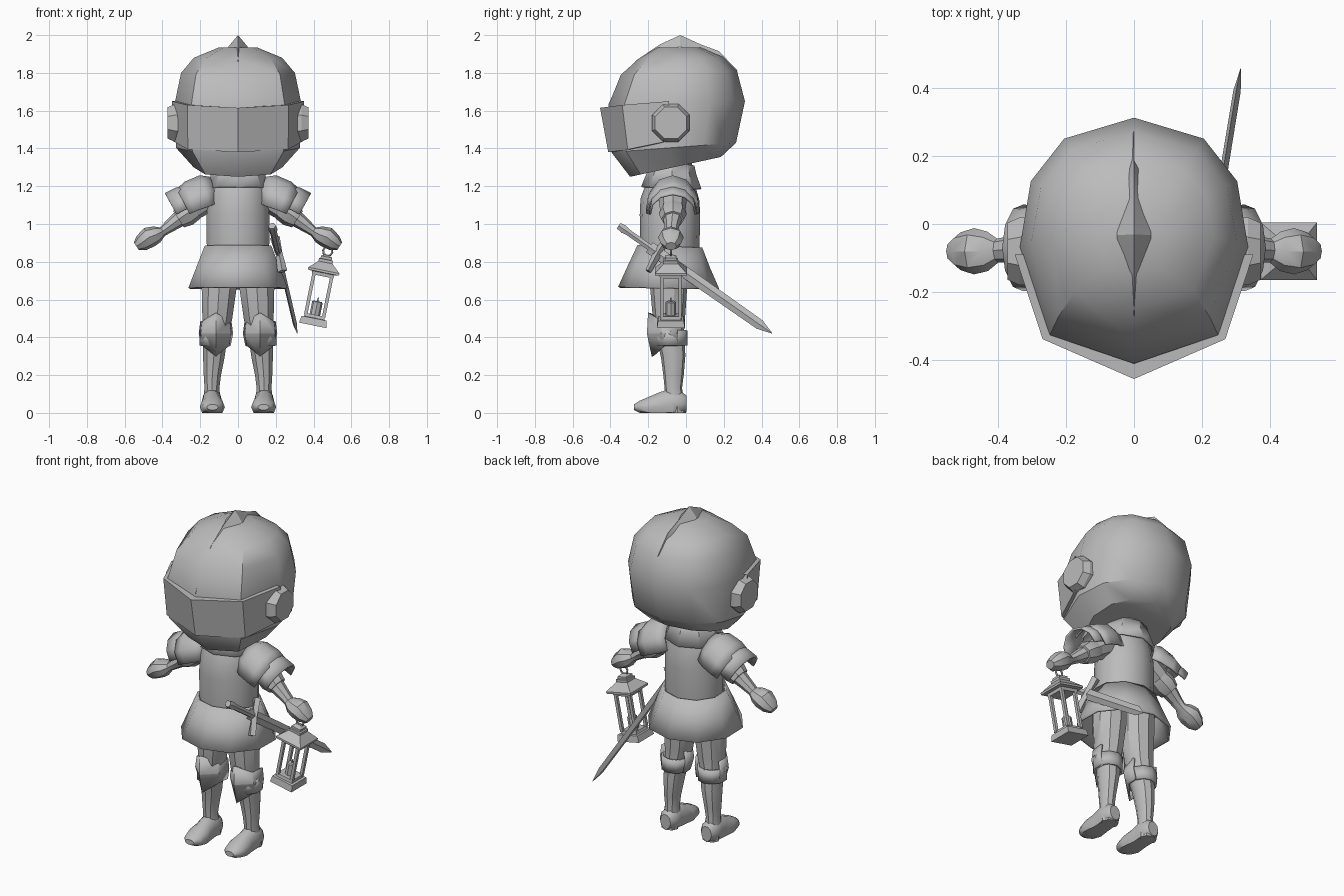
import bpy, bmesh, math
from mathutils import Vector, Matrix

cube = bpy.data.objects.get("Cube")
if cube:
    bpy.data.objects.remove(cube)

grey = bpy.data.materials.new("plain grey")
grey.use_nodes = True
grey.diffuse_color = (0.5, 0.5, 0.5, 1)
grey.node_tree.nodes["Principled BSDF"].inputs["Base Color"].default_value = (0.5, 0.5, 0.5, 1)
X, Y = Vector((1, 0, 0)), Vector((0, 1, 0))


def loft(name, rings, closed=True, caps=True, mirror=False, thick=0, sharp=35):
    """Skin a list of equally long rings of points."""
    bm = bmesh.new()
    rows = [[bm.verts.new(p) for p in ring] for ring in rings]
    n = len(rows[0])
    for lower, upper in zip(rows, rows[1:]):
        for i in range(n if closed else n - 1):
            j = (i + 1) % n
            bm.faces.new((lower[i], lower[j], upper[j], upper[i]))
    if closed and caps:
        bm.faces.new(rows[0][::-1])
        bm.faces.new(rows[-1])
    bmesh.ops.recalc_face_normals(bm, faces=bm.faces)
    mesh = bpy.data.meshes.new(name)
    bm.to_mesh(mesh)
    bm.free()
    mesh.shade_smooth()
    mesh.set_sharp_from_angle(angle=math.radians(sharp))
    mesh.materials.append(grey)
    ob = bpy.data.objects.new(name, mesh)
    bpy.context.collection.objects.link(ob)
    if thick:
        mod = ob.modifiers.new("thickness", 'SOLIDIFY')
        mod.thickness = thick
        mod.offset = 0
    if mirror:
        ob.modifiers.new("mirror", 'MIRROR').use_mirror_merge = False
    return ob


def tube(name, path, sides=10, ref=Y, arc=None, floor=None, turn=0, **kw):
    """Sweep ellipses along a path of (x, y, z, radius on ref, other radius)."""
    pts = [Vector(p[:3]) for p in path]
    rings = []
    for i, p in enumerate(path):
        t = (pts[min(i + 1, len(pts) - 1)] - pts[max(i - 1, 0)]).normalized()
        u = (ref - t * ref.dot(t)).normalized()
        v = t.cross(u)
        if arc:
            angles = [arc[0] + (arc[1] - arc[0]) * k / sides for k in range(sides + 1)]
        else:
            angles = [turn + math.tau * k / sides for k in range(sides)]
        ring = [pts[i] + u * p[3] * math.cos(a) + v * p[4] * math.sin(a) for a in angles]
        if floor is not None:
            for q in ring:
                q.z = max(q.z, floor)
        rings.append(ring)
    return loft(name, rings, closed=arc is None, **kw)


# Helmet shell: one plan outline, rescaled at each level
outline = [(0, .318), (.205, .256), (.303, .13), (.335, -.065), (.247, -.325), (0, -.41)]
outline += [(-x, y) for x, y in outline[-2:0:-1]]


def helmet_ring(z_front, z_back, width, y_front, y_back):
    ring = []
    for x, y in outline:
        f = (y + .41) / .728
        ring.append((x * width, y_front + (y_back - y_front) * f, z_front + (z_back - z_front) * f))
    return ring


loft("helmet_shell", [helmet_ring(*r) for r in (
    (1.25, 1.355, .7, -.296, .185), (1.38, 1.43, .98, -.395, .265),
    (1.63, 1.65, 1, -.41, .312), (1.79, 1.81, .9, -.345, .27),
    (1.875, 1.885, .7, -.25, .195), (1.935, 1.935, .3, -.15, .08))])

# Crest ridge running over the helmet
core = Vector((0, -.05, 1.6))
crest = []
for y, z, w in ((-.412, 1.63, .004), (-.36, 1.745, .022), (-.265, 1.865, .035), (-.14, 1.95, .045),
                (-.03, 2, .05), (.08, 1.95, .045), (.175, 1.915, .035), (.275, 1.81, .004)):
    top = Vector((0, y, z))
    base = core + (top - core) * .85
    crest.append([base - X * w, top, base + X * w])
loft("helmet_crest", crest, sharp=25)


# Visor band with a ledge along top and bottom
def visor_row(inset, drop, levels):
    half = [(.35, -.09), (.268, -.338), (0, -.455)]
    full = [(s * x, y) for s, part in ((1, half), (-1, half[1::-1])) for x, y in part]
    zs = levels + levels[1::-1]
    return [(x * inset, -.09 + (y + .09) * inset * drop, z) for (x, y), z in zip(full, zs)]


upper, lower = [1.65, 1.63, 1.615], [1.44, 1.395, 1.38]
loft("visor", [visor_row(.86, 1, upper), visor_row(1, 1, upper),
               visor_row(.99, .89, lower), visor_row(.85, .88, lower)], closed=False, sharp=20)
tube("visor_hinge", [(.27, -.08, 1.535, .108, .108), (.335, -.08, 1.535, .108, .108),
                     (.372, -.08, 1.535, .09, .09)], 8, mirror=True, sharp=20, turn=math.pi / 8)

# Trunk, collar and flared skirt
tube("torso", [(0, -.085, .8, .15, .165), (0, -.085, .9, .157, .17), (0, -.085, 1.05, .16, .17),
               (0, -.085, 1.13, .156, .162), (0, -.08, 1.21, .13, .155), (0, -.075, 1.26, .11, .12),
               (0, -.07, 1.36, .1, .1)], 14)
tube("collar", [(0, -.07, 1.32, .11, .11), (0, -.075, 1.27, .125, .135),
                (0, -.078, 1.19, .155, .165)], 8, caps=False, thick=.01)
tube("skirt", [(0, -.085, .88, .166, .18), (0, -.09, .77, .213, .225), (0, -.092, .66, .262, .27)],
     10, caps=False, thick=.012)
tube("skirt_lining", [(0, -.088, .8, .18, .19), (0, -.088, .79, .18, .19)], 10)

# Arms: sleeve, forearm and closed hand, with flared cuff
tube("arm", [(.12, -.07, 1.16, .075, .07), (.22, -.07, 1.09, .07, .062), (.3, -.07, 1.035, .052, .045),
             (.36, -.075, .99, .04, .034), (.4, -.078, .96, .035, .026), (.43, -.08, .945, .058, .046),
             (.47, -.08, .93, .068, .056), (.51, -.08, .9, .055, .045), (.538, -.08, .882, .03, .025)],
     8, mirror=True)
tube("cuff", [(.23, -.07, 1.08, .066, .06), (.275, -.07, 1.052, .074, .066),
              (.315, -.07, 1.025, .06, .052)], 8, mirror=True, sharp=25)

# Shoulder armour: two overlapping half-round plates
tube("shoulder_plate", [(.11, -.07, 1.13, .1, .12), (.155, -.07, 1.115, .125, .145),
                        (.225, -.07, 1.09, .138, .14), (.265, -.07, 1.07, .135, .125)],
     6, arc=(-.15, math.pi + .15), mirror=True, thick=.012)
tube("shoulder_lower_plate", [(.23, -.07, 1.1, .115, .11), (.285, -.07, 1.085, .118, .11),
                              (.33, -.07, 1.06, .122, .112)],
     6, arc=(-.1, math.pi + .1), mirror=True, thick=.012)

# Legs and boots
tube("leg", [(.1, -.09, .84, .1, .097), (.1, -.092, .66, .098, .097), (.11, -.09, .5, .085, .083),
             (.12, -.085, .42, .075, .07), (.128, -.068, .3, .065, .06), (.136, -.066, .2, .054, .048),
             (.138, -.067, .13, .046, .041), (.138, -.06, .06, .05, .05)], 10, mirror=True)
tube("boot", [(.138, .002, .05, .035, .045), (.138, -.025, .05, .055, .065), (.138, -.075, .05, .056, .08),
              (.137, -.125, .035, .055, .08), (.136, -.19, .03, .066, .06), (.135, -.245, .03, .056, .036),
              (.135, -.275, .03, .03, .016)], 10, ref=X, floor=0, mirror=True, sharp=50)
tube("boot_heel", [(.138, -.045, 0, .045, .05), (.138, -.045, .04, .046, .052)], 8, mirror=True)

# Knee armour: ridged pointed plate and strap
half = ((-.085, -.045), (-.075, -.125), (0, -.195))
columns = half + tuple((-x, y) for x, y in half[1::-1])
knee_rows = []
for scale, depth, centre, edge in ((.9, 1, .53, .485), (1, 1.03, .42, .42), (.85, .9, .3, .355)):
    knee_rows.append([(.117 + x * scale, y * depth, centre if x == 0 else edge) for x, y in columns])
loft("knee_plate", knee_rows, closed=False, mirror=True, thick=.012, sharp=15)
tube("knee_strap", [(.122, -.08, .435, .082, .078), (.124, -.078, .355, .08, .077)],
     10, caps=False, mirror=True, thick=.012)

# Sword hanging at the left hip
start, tip = Vector((.18, -.355, .99)), Vector((.313, .455, .422))


def along(f, a, b):
    return (*start.lerp(tip, f), a, b)


tube("sword_blade", [along(.2, .012, .032), along(.92, .011, .027), along(1, .001, .002)],
     4, ref=X, sharp=15)
tube("sword_grip", [along(0, .02, .02), along(.03, .025, .025), along(.06, .019, .019),
                    along(.24, .019, .019)], 6, ref=X)
tube("sword_guard", [(.195, -.095, .93, .016, .026), (.217, -.15, .845, .024, .018),
                     (.235, -.2, .75, .016, .026)], 4, ref=Y, sharp=20)

# Lantern, built upright under its pivot and then tilted
swing = Matrix.Translation((.48, -.08, .88)) @ Matrix.Rotation(.2, 4, 'Y')
root2 = math.sqrt(2)


def lantern_part(name, levels, x=0, y=0, sides=4):
    k = root2 if sides == 4 else 1
    ob = tube(name, [(x, y, z, r * k, r * k) for z, r in levels], sides,
              turn=math.pi / 4 if sides == 4 else 0)
    ob.matrix_world = swing
    return ob


lantern_part("lantern_roof", [(-.045, .012), (-.055, .03), (-.068, .03), (-.07, .038), (-.085, .038),
                              (-.128, .084), (-.14, .084), (-.142, .06), (-.16, .058)])
lantern_part("lantern_base", [(-.368, .052), (-.385, .055), (-.387, .068), (-.425, .074)])
for sx in (-1, 1):
    for sy in (-1, 1):
        lantern_part("lantern_post", [(-.15, .009), (-.375, .009)], sx * .048, sy * .048)
lantern_part("lantern_candle", [(-.37, .028), (-.3, .028), (-.295, .022)], sides=8)
lantern_part("lantern_wick", [(-.3, .005), (-.275, .003)], sides=6)
bpy.ops.mesh.primitive_torus_add(major_radius=.024, minor_radius=.006, major_segments=10, minor_segments=5)
ring = bpy.context.object
ring.name = "lantern_ring"
ring.data.materials.append(grey)
ring.matrix_world = swing @ Matrix.Translation((0, 0, -.025)) @ Matrix.Rotation(math.pi / 2, 4, 'X')
